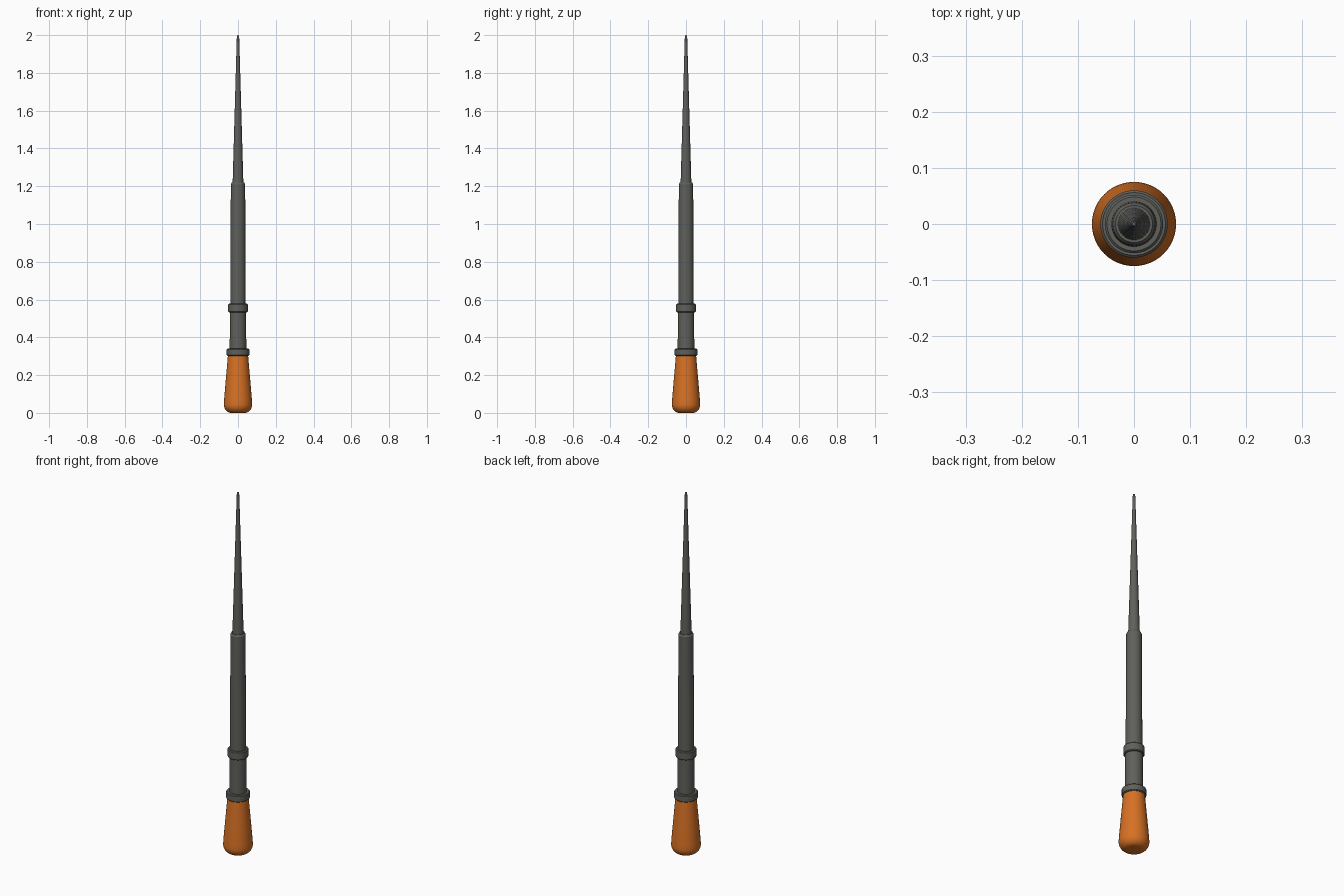
import bpy, bmesh, math

if "Cube" in bpy.data.objects:
    bpy.data.objects.remove(bpy.data.objects["Cube"])


def material(name, rgb):
    m = bpy.data.materials.new(name)
    m.diffuse_color = (*rgb, 1)
    m.use_nodes = True
    m.node_tree.nodes["Principled BSDF"].inputs["Base Color"].default_value = m.diffuse_color
    return m


steel = material("dark grey steel", (0.115, 0.118, 0.105))
wood = material("orange handle", (0.68, 0.165, 0.018))


def lathe(name, profile, mat, sides=48):
    """Closed solid of revolution from (radius, z) points, bottom to top."""
    bm = bmesh.new()
    rings = []
    for r, z in profile:
        rings.append([bm.verts.new((r * math.cos(2 * math.pi * i / sides),
                                    r * math.sin(2 * math.pi * i / sides), z))
                      for i in range(sides)])
    for a, b in zip(rings, rings[1:]):
        for i in range(sides):
            j = (i + 1) % sides
            bm.faces.new((a[i], a[j], b[j], b[i]))
    bm.faces.new(rings[0][::-1])
    bm.faces.new(rings[-1])
    me = bpy.data.meshes.new(name)
    bm.to_mesh(me)
    bm.free()
    me.materials.append(mat)
    ob = bpy.data.objects.new(name, me)
    bpy.context.collection.objects.link(ob)
    bpy.ops.object.select_all(action='DESELECT')
    ob.select_set(True)
    bpy.context.view_layer.objects.active = ob
    bpy.ops.object.shade_smooth_by_angle(angle=math.radians(30))
    return ob


def collar(name, r, z0, z1, bevel=0.004):
    return lathe(name, [(r - bevel, z0), (r, z0 + bevel),
                        (r, z1 - bevel), (r - bevel, z1)], steel)


# Flared handle with a rounded butt
butt = [(0.035 + 0.040 * math.sin(t), 0.045 - 0.045 * math.cos(t))
        for t in [math.pi / 2 * k / 8 for k in range(9)]]
lathe("handle", butt + [(0.0735, 0.07), (0.066, 0.16), (0.059, 0.24), (0.053, 0.31)], wood)

# Ferrule at the top of the handle
collar("ferrule", 0.060, 0.302, 0.34)

# Lower shaft, ring and upper shaft
lathe("lower_shaft", [(0.044, 0.32), (0.043, 0.54)], steel)
collar("shaft_ring", 0.052, 0.532, 0.578)
lathe("upper_shaft", [(0.041, 0.56), (0.038, 1.212), (0.033, 1.22)], steel)

# Long tapering spike
lathe("spike", [(0.029, 1.20), (0.0065, 1.985), (0.0055, 1.996), (0.003, 2.0)], steel)
